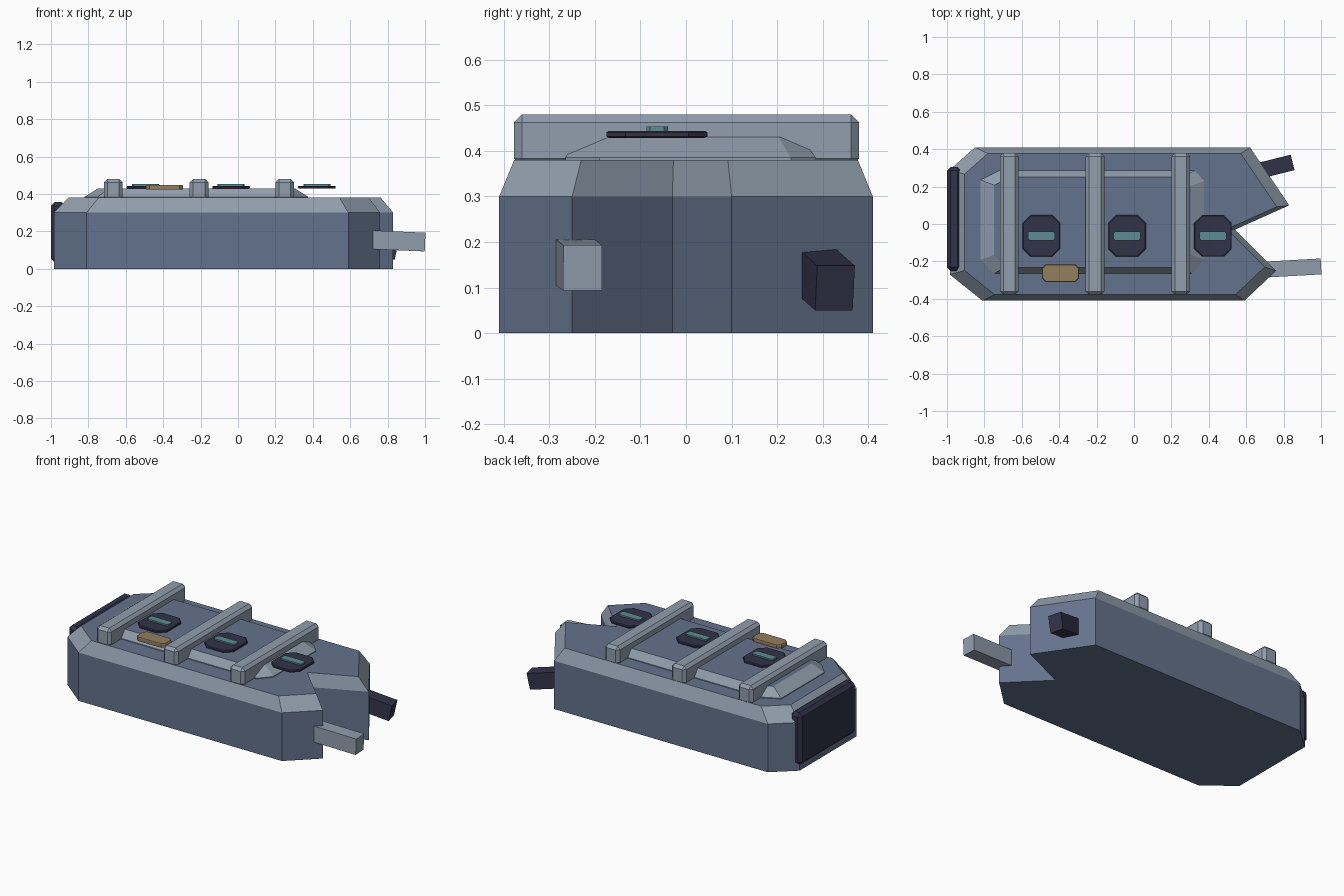
import bpy, bmesh, math
from mathutils import Matrix, Vector

if "Cube" in bpy.data.objects:
    bpy.data.objects.remove(bpy.data.objects["Cube"])


def mat(name, rgb):
    m = bpy.data.materials.new(name)
    m.diffuse_color = (*rgb, 1)
    m.use_nodes = True
    m.node_tree.nodes["Principled BSDF"].inputs["Base Color"].default_value = m.diffuse_color
    return m


HULL = mat("slate", (0.127, 0.171, 0.262))
TRIM = mat("light_steel", (0.283, 0.342, 0.418))
DARK = mat("dark_navy", (0.032, 0.032, 0.068))
TEAL = mat("teal", (0.107, 0.262, 0.283))
TAN = mat("tan", (0.296, 0.205, 0.114))


def finish(name, bm, mats):
    bmesh.ops.recalc_face_normals(bm, faces=bm.faces)
    me = bpy.data.meshes.new(name)
    bm.to_mesh(me)
    bm.free()
    for m in mats:
        me.materials.append(m)
    ob = bpy.data.objects.new(name, me)
    bpy.context.collection.objects.link(ob)
    return ob


def loft(name, outline, levels, centre, mats):
    """Stack scaled copies of an outline; levels = (z, scale, material of band below)."""
    bm = bmesh.new()
    rings = [[bm.verts.new((centre[0] + (x - centre[0]) * s,
                            centre[1] + (y - centre[1]) * s, z)) for x, y in outline]
             for z, s, _ in levels]
    n = len(outline)
    for a, b, lv in zip(rings, rings[1:], levels[1:]):
        for i in range(n):
            j = (i + 1) % n
            bm.faces.new((a[i], a[j], b[j], b[i])).material_index = lv[2]
    bm.faces.new(rings[0][::-1])
    bm.faces.new(rings[-1])
    return finish(name, bm, mats)


def box(name, lo, hi, m, bevel=0.0):
    bm = bmesh.new()
    lo, hi = Vector(lo), Vector(hi)
    bmesh.ops.create_cube(bm, size=1, matrix=Matrix.Translation((lo + hi) / 2)
                          @ Matrix.Diagonal((*(hi - lo), 1)))
    if bevel:
        bmesh.ops.bevel(bm, geom=bm.edges[:], offset=bevel, segments=1, affect='EDGES')
    return finish(name, bm, [m])


def octagon(x0, x1, y0, y1, c):
    return [(x0 + c, y0), (x1 - c, y0), (x1, y0 + c), (x1, y1 - c),
            (x1 - c, y1), (x0 + c, y1), (x0, y1 - c), (x0, y0 + c)]


def prong(name, tip, length, size, yaw, pitch, m):
    ob = box(name, (-length, -size[0] / 2, -size[1] / 2), (0, size[0] / 2, size[1] / 2), m)
    ob.location = tip
    ob.rotation_euler = (0, math.radians(pitch), math.radians(yaw))
    return ob


# Notched hull with a light chamfer round the top
hull = [(-0.81, -0.41), (0.59, -0.41), (0.76, -0.25), (0.54, -0.03), (0.83, 0.10),
        (0.62, 0.41), (-0.85, 0.41), (-0.985, 0.29), (-0.985, -0.27)]
loft("hull", hull, [(0, 1, 0), (0.30, 1, 0), (0.38, 0.92, 1)], (0, 0), [HULL, TRIM])

# Raised deck plate
deck = [(-0.75, -0.265), (0.31, -0.265), (0.375, -0.19), (0.375, 0.23),
        (0.325, 0.285), (-0.72, 0.285), (-0.82, 0.235), (-0.82, -0.19)]
loft("deck_plate", deck, [(0.375, 1, 0), (0.385, 1, 1), (0.43, 0.88, 1)],
     (-0.22, 0.01), [HULL, TRIM])

# Cross ribs
for i, x in enumerate((-0.667, -0.208, 0.25)):
    box(f"cross_rib_{i + 1}", (x - 0.05, -0.378, 0.365), (x + 0.05, 0.38, 0.48), TRIM, 0.018)

# Dark vent pods with glowing strips
for i, x in enumerate((-0.495, -0.037, 0.422)):
    loft(f"vent_pod_{i + 1}", octagon(x - 0.1, x + 0.1, -0.175, 0.047, 0.042),
         [(0.428, 0.95, 0), (0.432, 1, 0), (0.440, 1, 0), (0.444, 0.96, 0)],
         (x, -0.064), [DARK])
    loft(f"light_strip_{i + 1}", octagon(x - 0.072, x + 0.072, -0.087, -0.04, 0.008),
         [(0.435, 1, 0), (0.453, 1, 0)], (x, -0.064), [TEAL])

# Tan access pad
loft("access_pad", octagon(-0.492, -0.293, -0.31, -0.217, 0.02),
     [(0.425, 1, 0), (0.443, 1, 0), (0.449, 0.96, 0)], (-0.392, -0.263), [TAN])

# Rear panel
box("rear_panel", (-1.0, -0.25, 0.033), (-0.925, 0.305, 0.357), DARK, 0.02)

# Two prongs at the nose
prong("light_prong", (0.998, -0.227, 0.143), 0.36, (0.085, 0.1), 3.2, 2.5, TRIM)
prong("dark_prong", (0.838, 0.327, 0.099), 0.26, (0.085, 0.1), 14, 12, DARK)
